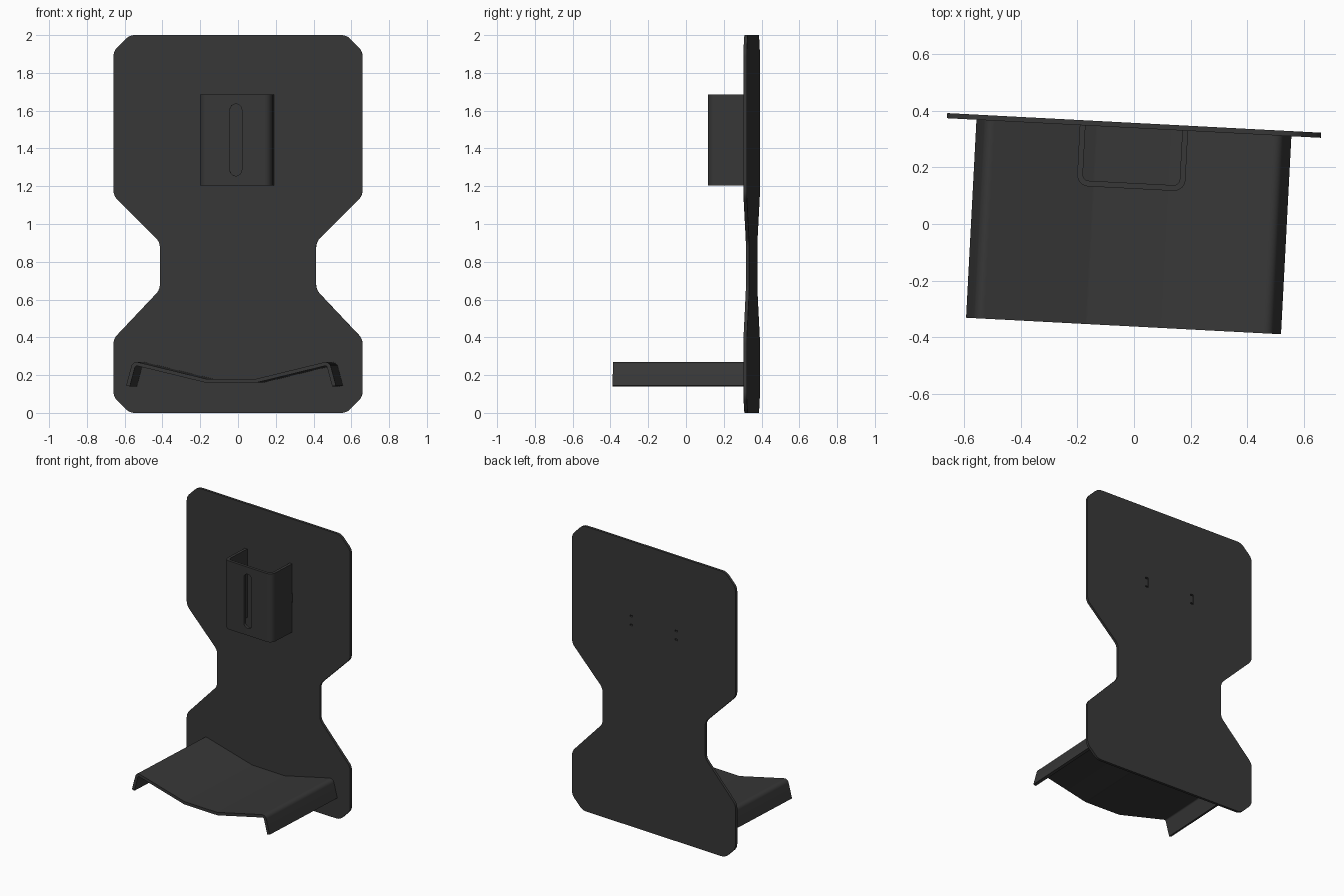
import bpy, bmesh, math
from mathutils import Vector, Matrix

if "Cube" in bpy.data.objects:
    bpy.data.objects.remove(bpy.data.objects["Cube"])

TURN = Matrix.Rotation(math.radians(-3), 4, 'Z')   # whole model is turned slightly
CX = -0.018                                        # centre line before turning
PLATE_FRONT, PLATE_BACK = 0.338, 0.356
SHEET = 0.02

mat = bpy.data.materials.new("dark grey")
mat.diffuse_color = (0.038, 0.038, 0.038, 1)
mat.use_nodes = True
mat.node_tree.nodes["Principled BSDF"].inputs["Base Color"].default_value = mat.diffuse_color


def rounded(pts, r, closed, steps=6):
    """Round the corners of a polyline with tangent arcs of radius r."""
    pts = [Vector(p) for p in pts]
    out, n = [], len(pts)
    for i, p in enumerate(pts):
        if not closed and i in (0, n - 1):
            out.append(p)
            continue
        a, b = (pts[i - 1] - p).normalized(), (pts[(i + 1) % n] - p).normalized()
        half = a.angle(b) / 2
        c = p + (a + b).normalized() * (r / math.sin(half))
        t = r / math.tan(half)
        v0, v1 = p + a * t - c, p + b * t - c
        for k in range(steps + 1):
            f = k / steps
            out.append(c + (v0 * (1 - f) + v1 * f).normalized() * r)
    return out


def thicken(line, t):
    """Turn an open line into a closed strip, t thick, on its right-hand side."""
    inner = []
    for i, p in enumerate(line):
        d0 = (p - line[max(i - 1, 0)]).normalized()
        d1 = (line[min(i + 1, len(line) - 1)] - p).normalized()
        d = (d0 + d1).normalized()
        scale = 1 / max(d.dot(d1 if d1.length else d0), 0.3)
        inner.append(p + Vector((d.y, -d.x)) * t * scale)
    return line + inner[::-1]


def prism(name, outline, to_3d, lo, hi):
    """Extrude a closed 2D outline from lo to hi; to_3d places (u, v, depth)."""
    bm = bmesh.new()
    a = [bm.verts.new(to_3d(p[0], p[1], lo)) for p in outline]
    b = [bm.verts.new(to_3d(p[0], p[1], hi)) for p in outline]
    bm.faces.new(a)
    bm.faces.new(b[::-1])
    n = len(a)
    for i in range(n):
        j = (i + 1) % n
        bm.faces.new((a[i], b[i], b[j], a[j]))
    bmesh.ops.recalc_face_normals(bm, faces=bm.faces)
    bm.transform(TURN @ Matrix.Translation((CX, 0, 0)))
    me = bpy.data.meshes.new(name)
    bm.to_mesh(me)
    bm.free()
    me.materials.append(mat)
    ob = bpy.data.objects.new(name, me)
    bpy.context.collection.objects.link(ob)
    return ob


def activate(ob):
    bpy.ops.object.select_all(action='DESELECT')
    ob.select_set(True)
    bpy.context.view_layer.objects.active = ob


def cut(ob, cutter):
    activate(ob)
    m = ob.modifiers.new("cut", 'BOOLEAN')
    m.operation, m.object, m.solver = 'DIFFERENCE', cutter, 'EXACT'
    bpy.ops.object.modifier_apply(modifier=m.name)
    bpy.data.objects.remove(cutter)


def upright(u, v, d):      # outline in x/z, depth along y
    return (u, d, v)


def flat(u, v, d):         # outline in x/y, depth along z
    return (u, v, d)


def box(x, z, w, h):
    return [(x - w, z - h), (x + w, z - h), (x + w, z + h), (x - w, z + h)]


# Back plate with a narrow waist and clipped corners
right = [(0.575, 0), (0.66, 0.085), (0.66, 0.392), (0.414, 0.652),
         (0.414, 0.905), (0.66, 1.15), (0.66, 1.915), (0.575, 2.0)]
outline = right + [(-x, z) for x, z in reversed(right)]
plate = prism("back_plate", rounded(outline, 0.07, True), upright, PLATE_FRONT, PLATE_BACK)

# Folded seat sheet with turned-down sides
side = [(-0.556, 0.145), (-0.521, 0.275), (-0.132, 0.18)]
line = rounded(side + [(-x, z) for x, z in reversed(side)], 0.03, False)
seat = prism("seat", thicken(line, SHEET), upright, -0.361, PLATE_FRONT)

# U-shaped bracket, open at top and bottom
u_line = rounded([(-0.191, PLATE_FRONT), (-0.191, 0.124),
                  (0.191, 0.124), (0.191, PLATE_FRONT)], 0.04, False)
u_strip = thicken([Vector((-p.x, p.y)) for p in u_line], SHEET)
bracket = prism("bracket", u_strip, flat, 1.205, 1.685)

# Round-ended slot in the bracket front
slot = rounded(box(0, 1.445, 0.0315, 0.19), 0.031, True)
cut(bracket, prism("slot_cutter", slot, upright, 0.08, 0.2))

# Small slots in the plate holding the bracket tabs
for s, label in ((-1, "left"), (1, "right")):
    x = s * 0.181
    cut(plate, prism("tab_cutter", box(x, 1.445, 0.011, 0.036), upright, 0.3, 0.4))
    prism(label + "_bracket_tab", box(x, 1.445, 0.010, 0.026), upright,
          PLATE_FRONT - 0.005, PLATE_BACK - 0.001)

for ob in (plate, seat, bracket):
    activate(ob)
    bpy.ops.object.shade_smooth_by_angle(angle=math.radians(25))
